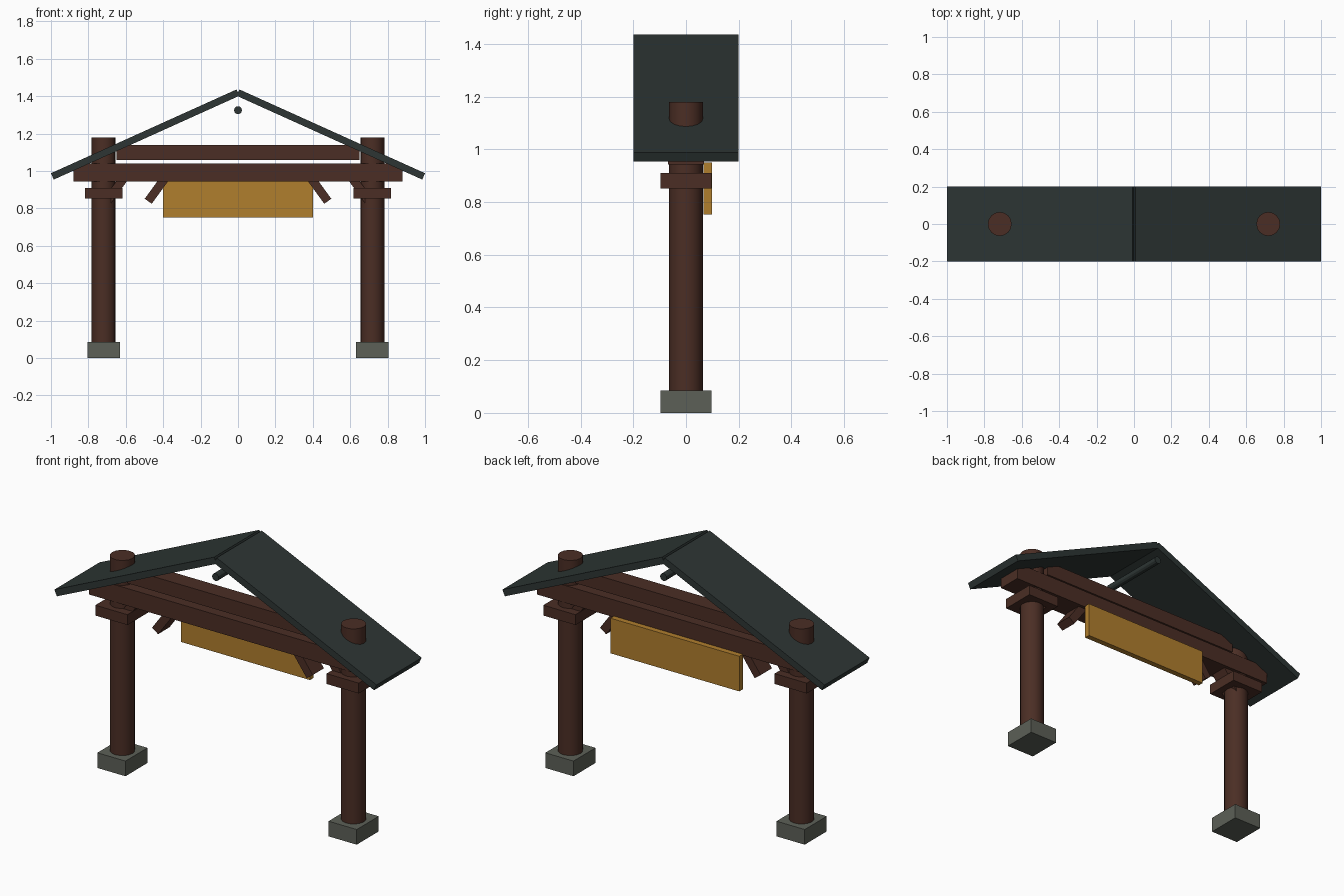
import bpy, math

if "Cube" in bpy.data.objects:
    bpy.data.objects.remove(bpy.data.objects["Cube"])

def material(name, rgb):
    m = bpy.data.materials.new(name)
    m.diffuse_color = (*rgb, 1)
    m.use_nodes = True
    m.node_tree.nodes["Principled BSDF"].inputs["Base Color"].default_value = m.diffuse_color
    return m

WOOD = material("dark_brown_wood", (0.070, 0.027, 0.018))
ROOF = material("slate_roof", (0.026, 0.036, 0.034))
STONE = material("grey_stone", (0.107, 0.117, 0.096))
GOLD = material("ochre_panel", (0.434, 0.209, 0.027))

def box(name, centre, size, mat, tilt=0.0):
    """Box with full sizes, tilted about the y axis."""
    bpy.ops.mesh.primitive_cube_add(size=1, location=centre)
    o = bpy.context.object
    o.name = name
    o.scale = size
    bpy.ops.object.transform_apply(location=False, rotation=False, scale=True)
    o.rotation_euler = (0, tilt, 0)
    o.data.materials.append(mat)
    return o

def cylinder(name, centre, radius, length, mat, sides=16, rot=(0, 0, 0)):
    bpy.ops.mesh.primitive_cylinder_add(vertices=sides, radius=radius, depth=length,
                                        location=centre, rotation=rot)
    o = bpy.context.object
    o.name = name
    o.data.materials.append(mat)
    bpy.ops.object.shade_smooth_by_angle(angle=math.radians(30))
    return o

# Roof slope: centre line of each slab runs from the ridge to the eave
RIDGE_Z, EAVE_X, EAVE_Z = 1.419, 0.9925, 0.971
SLOPE = math.atan2(RIDGE_Z - EAVE_Z, EAVE_X)
SLAB = math.hypot(RIDGE_Z - EAVE_Z, EAVE_X)

BRACE_TILT = math.radians(36)   # from vertical
BRACE_LEN = 0.18

for side, s in (("left", -1), ("right", 1)):
    px = s * 0.718
    # Post with stone footing and cap block
    box(f"{side}_footing", (px, 0, 0.0425), (0.175, 0.195, 0.085), STONE)
    cylinder(f"{side}_post", (px, 0, 0.63), 0.064, 1.10, WOOD)
    box(f"{side}_cap_block", (px, 0, 0.881), (0.2, 0.195, 0.058), WOOD)

    # Slanted braces, rising toward the middle into the main beam
    for label, foot in (("inner", 0.48), ("outer", 0.70)):
        cx = foot - math.sin(BRACE_TILT) * BRACE_LEN / 2
        cz = 0.838 + math.cos(BRACE_TILT) * BRACE_LEN / 2
        box(f"{side}_{label}_brace", (s * cx, 0, cz), (0.046, 0.1, BRACE_LEN),
            WOOD, -s * BRACE_TILT)

    # Roof slab
    box(f"{side}_roof_slab", (s * EAVE_X / 2, 0, (RIDGE_Z + EAVE_Z) / 2),
        (SLAB, 0.4, 0.037), ROOF, s * SLOPE)

# Cross beams
box("main_beam", (0, 0, 0.9915), (1.757, 0.136, 0.097), WOOD)
box("upper_beam", (0, 0, 1.10), (1.30, 0.1, 0.08), WOOD)

# Rod under the ridge
cylinder("ridge_rod", (0, 0, 1.325), 0.021, 0.4, ROOF, 12, (math.pi / 2, 0, 0))

# Hanging panel on the back of the main beam
box("sign_panel", (0, 0.083, 0.851), (0.8, 0.032, 0.197), GOLD)
